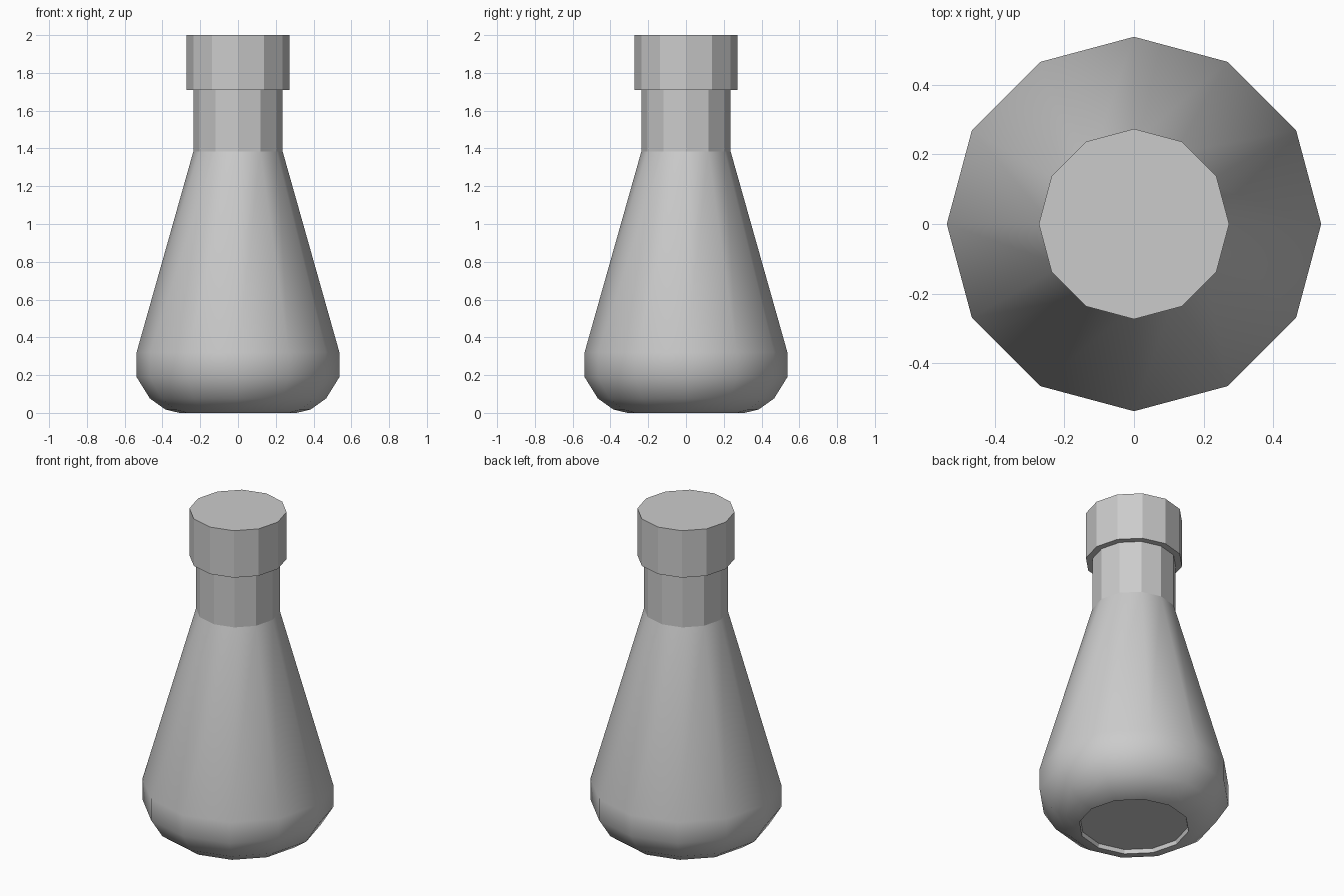
import bpy, bmesh
from math import cos, sin, pi

if "Cube" in bpy.data.objects:
    bpy.data.objects.remove(bpy.data.objects["Cube"])

SIDES = 12


def lathe(name, profile, smooth_bands):
    """Revolve (radius, z) points into a capped solid; listed bands are smooth."""
    bm = bmesh.new()
    rings = [[bm.verts.new((r * cos(2 * pi * i / SIDES), r * sin(2 * pi * i / SIDES), z))
              for i in range(SIDES)] for r, z in profile]
    for band, (low, high) in enumerate(zip(rings, rings[1:])):
        for i in range(SIDES):
            j = (i + 1) % SIDES
            face = bm.faces.new((low[i], low[j], high[j], high[i]))
            face.smooth = band in smooth_bands
    bm.faces.new(rings[0][::-1])
    bm.faces.new(rings[-1])
    bmesh.ops.recalc_face_normals(bm, faces=bm.faces[:])
    mesh = bpy.data.meshes.new(name)
    bm.to_mesh(mesh)
    bm.free()
    obj = bpy.data.objects.new(name, mesh)
    bpy.context.collection.objects.link(obj)
    return obj


# Flask: slightly recessed base, rounded foot, smooth cone and faceted neck
lathe("flask", [(0.305, 0.025), (0.31, 0.0), (0.385, 0.018), (0.467, 0.077),
                (0.537, 0.19), (0.537, 0.32), (0.236, 1.385), (0.236, 1.72)],
      smooth_bands=range(1, 6))

# Stopper: wider faceted cap on the neck
lathe("stopper", [(0.273, 1.71), (0.273, 2.0)], smooth_bands=())
